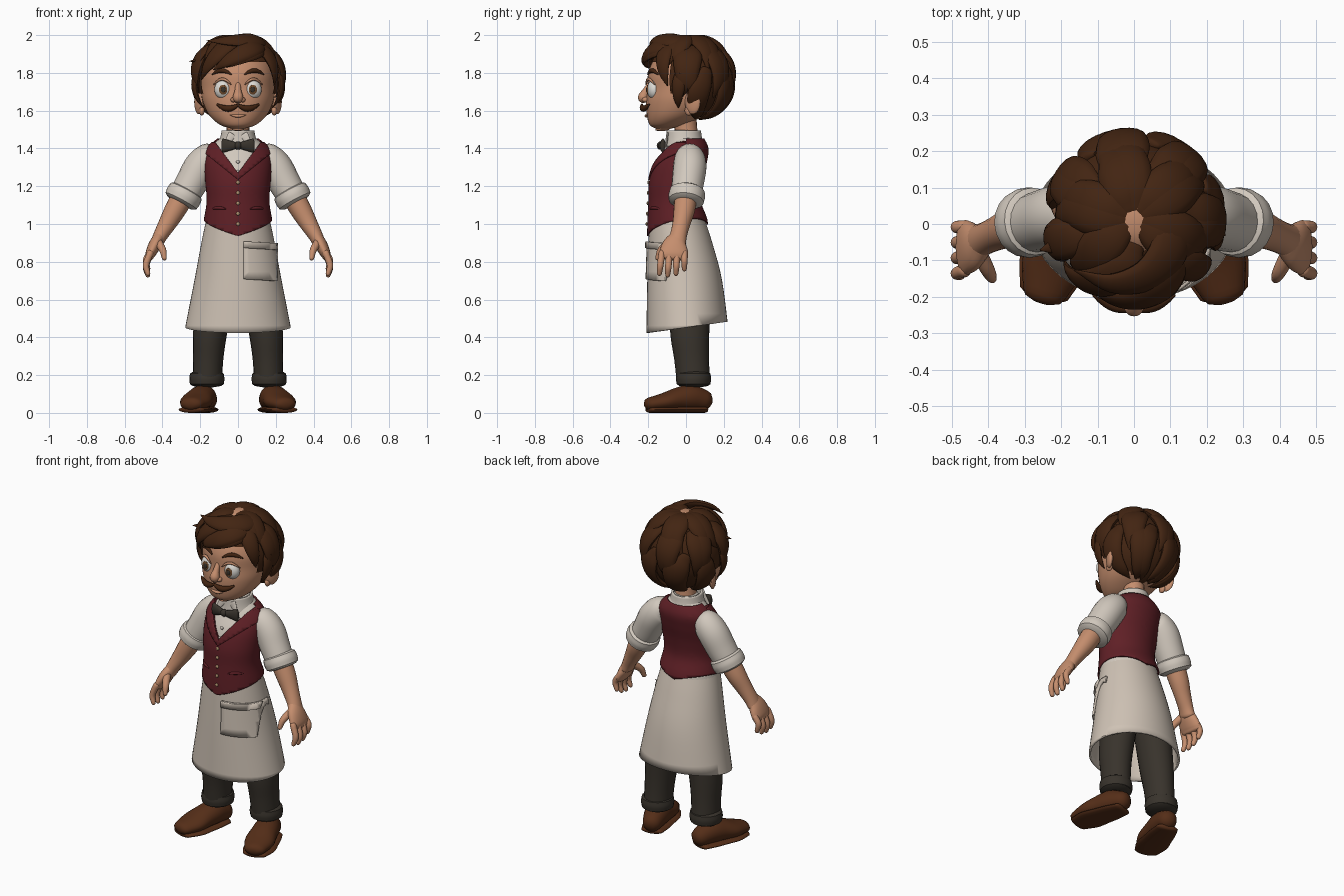
import bpy, bmesh, math, random
from mathutils import Vector, Matrix

random.seed(4)
cube = bpy.data.objects.get("Cube")
if cube:
    bpy.data.objects.remove(cube)
X, Y, Z = Vector((1, 0, 0)), Vector((0, 1, 0)), Vector((0, 0, 1))
SIDES = ((1, "left"), (-1, "right"))


def material(name, *rgb):
    m = bpy.data.materials.new(name)
    m.use_nodes = True
    m.diffuse_color = (*rgb, 1)
    m.node_tree.nodes["Principled BSDF"].inputs["Base Color"].default_value = (*rgb, 1)
    return m


skin = material("skin", .56, .27, .155)
hair = material("dark_brown_hair", .055, .018, .006)
shirt = material("shirt_white", .64, .58, .51)
linen = material("apron_linen", .62, .54, .46)
wine = material("wine_red", .115, .014, .019)
charcoal = material("charcoal", .04, .033, .025)
leather = material("brown_leather", .09, .027, .009)
eye_white = material("eye_white", .72, .7, .66)
iris_brown = material("iris_brown", .16, .07, .025)
brass = material("brass", .42, .27, .15)


def finish(name, bm, mat, thick=0):
    bmesh.ops.recalc_face_normals(bm, faces=bm.faces)
    me = bpy.data.meshes.new(name)
    bm.to_mesh(me)
    bm.free()
    me.materials.append(mat)
    me.shade_smooth()
    me.set_sharp_from_angle(angle=math.radians(45))
    ob = bpy.data.objects.new(name, me)
    bpy.context.collection.objects.link(ob)
    if thick:
        mod = ob.modifiers.new("thickness", 'SOLIDIFY')
        mod.thickness, mod.offset = thick, 0


def spline(stations, n=5):
    """Catmull-Rom through stations (x, y, z, radius, optional second radius)."""
    p = [Vector((*q[:4], q[-1])) for q in stations]
    p = [p[0] * 2 - p[1]] + p + [p[-1] * 2 - p[-2]]
    out = []
    for a, b, c, d in zip(p, p[1:], p[2:], p[3:]):
        for i in range(n):
            t = i / n
            out.append((b * 2 + (c - a) * t + (a * 2 - b * 5 + c * 4 - d) * t * t
                        + (b * 3 - a - c * 3 + d) * t ** 3) / 2)
    return out + [p[-2]]


def rounded(stations, dome):
    """Add domed rings beyond both ends."""
    out = list(stations)
    for end, inner, put in ((out[0], out[1], lambda q: out.insert(0, q)), (out[-1], out[-2], out.append)):
        away = (Vector(end[:3]) - Vector(inner[:3])).normalized()
        for g in (.6, 1.2):
            p = Vector(end[:3]) + away * dome * min(end[3], end[4]) * math.sin(g)
            put(Vector((*p, end[3] * math.cos(g), end[4] * math.cos(g))))
    return out


def rings(stations, seg, ref, upright, closed):
    bm, rows = bmesh.new(), []
    pos = [Vector(q[:3]) for q in stations]
    for i, q in enumerate(stations):
        t = Z if upright else (pos[min(i + 1, len(pos) - 1)] - pos[max(i - 1, 0)]).normalized()
        a = t.cross(ref(pos[i])).normalized()
        b = a.cross(t)
        turn = [math.tau * k / seg for k in range(seg)]
        rows.append([bm.verts.new(pos[i] + a * q[3] * math.cos(g) + b * q[4] * math.sin(g)) for g in turn])
    for r, s in zip(rows, rows[1:]):
        for k in range(seg):
            n = (k + 1) % seg
            bm.faces.new((r[k], r[n], s[n], s[k]))
    if closed:
        bm.faces.new(rows[0])
        bm.faces.new(rows[-1])
    return bm


def sweep(name, stations, mat, seg=20, ref=lambda p: Y, upright=False, dome=.6):
    finish(name, rings(rounded(spline(stations), dome), seg, ref, upright, True), mat)


def column(*levels):
    """Upright loft on the centre line from (y, z, half width, half depth)."""
    return [(0, *q) for q in levels]


def shell(name, loft, mat, off, planes, keep, thick=.008):
    """Cloth panel: offset loft, cut along planes, kept by a rule."""
    grown = [(x, y, z, a + off, b + off) for x, y, z, a, b in loft]
    bm = rings(spline(grown), 48, lambda p: Y, True, False)
    for co, no in planes:
        bmesh.ops.bisect_plane(bm, geom=bm.verts[:] + bm.edges[:] + bm.faces[:], plane_co=co, plane_no=no)
    drop = [f for f in bm.faces if not keep(f.calc_center_median())]
    bmesh.ops.delete(bm, geom=drop, context='FACES')
    finish(name, bm, mat, thick)


def vee(height, slope, lean=0):
    """Two mirrored cutting planes and the height rule they describe."""
    planes = [((0, 0, height), (s * slope, lean, -1)) for s in (1, -1)]
    return planes, lambda c: height + slope * abs(c.x) + lean * c.y


def ball(name, loc, size, mat, turn=0):
    bm = bmesh.new()
    place = Matrix.Translation(loc) @ Matrix.Rotation(turn, 4, 'Z') @ Matrix.Diagonal((*size, 1))
    bmesh.ops.create_uvsphere(bm, u_segments=20, v_segments=14, radius=1, matrix=place)
    finish(name, bm, mat)


def front(loft, x, z):
    """Depth of the front surface of an upright loft."""
    q = min(spline(loft, 12), key=lambda v: abs(v[2] - z))
    return q[1] - q[4] * math.sqrt(max(0, 1 - (x / q[3]) ** 2))


def arc(name, loft, mat, s, x0, x1, z, rise, r, lift):
    """Bowed strip with thin ends lying on the front of a loft."""
    pts = []
    for i in range(6):
        t = i / 5
        x, bow = x0 + (x1 - x0) * t, math.sin(math.pi * t)
        h = z + rise * bow
        pts.append((s * x, front(loft, x, h) - lift, h, r * (.3 + .7 * bow)))
    sweep(name, pts, mat, 12)


# Torso, vest and collar
torso = column((-.045, .93, .178, .15), (-.045, 1.02, .17, .148), (-.06, 1.12, .155, .128), (-.055, 1.22, .162, .13),
               (-.03, 1.32, .168, .128), (0, 1.4, .152, .108), (0, 1.47, .075, .075))
sweep("shirt_body", torso, shirt, 40, upright=True)
neck_cut, neckline = vee(1.27, 1.35)
hem_cut, hem = vee(.977, .3, .2)
lapel_cut, lapel_edge = vee(1.235, .8)
middle = [((0, 0, 0), Y)]
shell("vest", torso, wine, .007, neck_cut + hem_cut + middle + [(Z * 1.45, Z)],
      lambda c: hem(c) < c.z < 1.45 and not (c.y < 0 and c.z > neckline(c)))
shell("vest_lapels", torso, wine, .014, neck_cut + lapel_cut + middle + [(Z * 1.43, Z)],
      lambda c: c.y < 0 and lapel_edge(c) < c.z < min(1.43, neckline(c)))
for i in range(7):
    z = 1 + .055 * i
    on_vest = i < 5
    ball(f"{'vest' if on_vest else 'shirt'}_button_{i + 1}", (0, front(torso, 0, z) - (.014 if on_vest else .002), z),
         (.01, .006, .01), brass if on_vest else shirt)
sweep("neck", column((.01, 1.4, .07, .065), (0, 1.5, .06, .06), (-.01, 1.58, .062, .065)), skin, upright=True)
collar = column((-.005, 1.41, .105, .1), (-.01, 1.45, .09, .09), (-.012, 1.495, .08, .085))
shell("shirt_collar", collar, shirt, 0, [], lambda c: True, .012)

# Bow tie
ball("bow_knot", (0, -.135, 1.415), (.02, .02, .022), charcoal)
for s, side in SIDES:
    wing = [(s * x, -.135 + x / 6, 1.415, .014 + x * .3, .014) for x in (.005, .04, .08)]
    sweep(f"{side}_bow_wing", wing, charcoal)
    tip = [(s * (.03 + t * .05), -.098 - t * .012, 1.475 - t * .08, .024 - t * .018, .006) for t in (0, .5, 1)]
    sweep(f"{side}_collar_point", tip, shirt)
    arc(f"{side}_vest_pocket", torso, wine, s, .065, .14, 1.08, .005, .009, .012)

# Apron with patch pocket
apron = column((.01, .4, .284, .214), (-.007, .7, .225, .192), (-.03, .9, .188, .163), (-.05, 1.04, .158, .138))
shell("apron", apron, linen, 0, [((0, 0, .452), (0, -.14, 1))], lambda c: c.z > .452 + .14 * c.y, .012)


def patch(name, low, high, off):
    cuts = [(X * .03, X), (X * .205, X), (Z * low, X * .06 + Z), (Z * high, X * .06 + Z)] + middle
    shell(name, apron, linen, off, cuts,
          lambda c: c.y < 0 and .03 < c.x < .205 and low < c.z + .06 * c.x < high, .012)


patch("apron_pocket", .71, .91, .011)
patch("apron_pocket_flap", .875, .91, .019)


# Limbs
def limb(part, s, stations, mat, **options):
    side = "left" if s > 0 else "right"
    sweep(f"{side}_{part}", [(s * q[0], *q[1:]) for q in stations], mat, **options)


def rolled_cuff(part, s, centre, along, r, mat):
    c, d = Vector(centre), Vector(along)
    limb(part, s, [(*(c + d * k), r * (1 - abs(k) * .04)) for k in (-1, 0, 1)], mat, dome=.2)


def foot(part, s, base, height, spread):
    """Loft from heel to toe along a direction turned outwards."""
    pts = []
    for d, w, h in ((.03, .055, .055), (.1, .07, .068), (.17, .077, .062), (.25, .084, .047), (.33, .06, .035)):
        h = height or h
        pts.append((.155 + .28 * d, .125 - .96 * d, base + h, w + spread, h))
    limb(part, s, pts, leather, ref=lambda p: Z, dome=.8)


for s, side in SIDES:
    limb("sleeve", s, [(.12, .02, 1.37, .06), (.155, .02, 1.35, .08), (.2, .02, 1.3, .088),
                       (.245, .01, 1.22, .085), (.285, 0, 1.15, .08)], shirt, dome=.3)
    rolled_cuff("sleeve_cuff", s, (.288, .004, 1.148), (.014, -.003, -.026), .097, shirt)
    limb("forearm", s, [(.29, 0, 1.15, .06), (.335, -.01, 1.07, .056), (.375, -.025, 1, .047),
                        (.41, -.04, .94, .038, .045), (.43, -.05, .9, .034, .05)], skin)
    limb("palm", s, [(.415, -.045, .935, .03, .04), (.44, -.06, .89, .033, .065),
                     (.462, -.065, .845, .028, .076), (.47, -.067, .82, .02, .07)], skin)
    for i, finger in enumerate(("index", "middle", "ring", "little")):
        y = .04 * i - .128
        tip = .73 + .008 * (i - 1) ** 2
        limb(f"{finger}_finger", s, [(.465, y, .845, .018), (.487, y * 1.06, tip + .045, .017),
                                     (.477, y * 1.1, tip, .013)], skin, dome=1)
    limb("thumb", s, [(.432, -.07, .915, .024), (.4, -.13, .865, .019), (.39, -.15, .82, .013)], skin, dome=1)
    limb("trouser_leg", s, [(.12, .02, .62, .1, .11), (.148, .02, .42, .09, .103), (.158, .03, .28, .08, .092),
                            (.163, .04, .15, .078, .088)], charcoal, upright=True, dome=.1)
    rolled_cuff("trouser_cuff", s, (.165, .04, .18), (0, 0, .028), .093, charcoal)
    foot("shoe", s, .012, 0, 0)
    foot("shoe_sole", s, 0, .017, .008)

# Head and face
head = column((-.12, 1.505, .035, .04), (-.1, 1.525, .095, .092), (-.055, 1.575, .152, .152), (-.015, 1.65, .188, .197),
              (0, 1.72, .196, .203), (0, 1.8, .194, .2), (.005, 1.88, .168, .17), (.01, 1.94, .1, .1))
sweep("head", head, skin, 40, upright=True)
sweep("nose", [(0, -.19, 1.745, .013), (0, -.212, 1.705, .018), (0, -.226, 1.672, .028), (0, -.22, 1.655, .022)], skin)
arc("lower_lip", head, skin, 1, -.04, .04, 1.578, -.006, .009, .004)
for s, side in SIDES:
    ball(f"{side}_nostril", (s * .024, -.215, 1.658), (.015, .018, .014), skin)
    ball(f"{side}_ear", (s * .207, .035, 1.645), (.017, .045, .064), skin, s * -.45)
    ball(f"{side}_ear_lobe", (s * .192, .015, 1.6), (.015, .022, .026), skin)
    ball(f"{side}_eye", (s * .081, -.172, 1.712), (.045, .034, .05), eye_white, s * .25)
    ball(f"{side}_iris", (s * .079, -.203, 1.711), (.022, .005, .026), iris_brown, s * .1)
    ball(f"{side}_pupil", (s * .078, -.207, 1.711), (.012, .004, .015), charcoal, s * .1)
    arc(f"{side}_upper_eyelid", head, skin, s, .035, .13, 1.737, .03, .008, .013)
    arc(f"{side}_eyebrow", head, hair, s, .035, .137, 1.792, .02, .012, .004)
    arc(f"{side}_moustache", head, hair, s, -.005, .11, 1.633, -.022, .017, .022)

# Hair: cap plus chunky tapered locks
centre = Vector((0, .012, 1.762))


def lock(name, start, end, width, lift, tip=0, bend=0):
    """Tapered lock over the skull between (azimuth, elevation) angles, azimuth 180 in front."""
    pts = []
    for i in range(6):
        t = i / 5
        bow = math.sin(math.pi * t)
        az, el = (math.radians(a + (b - a) * t) for a, b in zip(start, end))
        az += bend * bow
        r = .222 * (1 + lift * bow + tip * t * t)
        spot = centre + r * Vector((math.sin(az) * math.cos(el), math.cos(az) * math.cos(el), math.sin(el)))
        w = width * min(1, .45 + 2 * t) * (1 - t ** 3) + .002
        pts.append((*spot, w, w * .45))
    sweep(name, pts, hair, 14, ref=lambda p: p - centre)


bm = bmesh.new()
bmesh.ops.create_uvsphere(bm, u_segments=40, v_segments=28, radius=.218, matrix=Matrix.Translation(centre))
bare = [f for f in bm.faces for c in [f.calc_center_median()]
        if not (c.z > 1.865 or c.y > .07 or (c.y > -.08 and c.z > 1.7))]
bmesh.ops.delete(bm, geom=bare, context='FACES')
finish("hair_cap", bm, hair)

for name, count, spread, high, low in (("nape", 6, 62, 15, -68), ("back", 9, 100, 50, -22), ("crown", 9, 125, 84, 12)):
    for i in range(count):
        az = spread * (2 * i / (count - 1) - 1)
        lock(f"{name}_lock_{i + 1}", (az, high), (az, low + random.uniform(-5, 5)), .062, .05,
             bend=.25 if i % 2 else -.1)

lock("fringe_main", (121, 57), (218, 14), .058, .16)
lock("fringe_front", (125, 48), (203, 17), .045, .14)
lock("fringe_side", (180, 72), (241, 0), .058, .1)
lock("left_temple_sweep", (135, 62), (120, -8), .048, .1)
lock("right_temple_bulk", (252, 58), (256, -14), .055, .1)
lock("top_wave", (80, 66), (230, 44), .062, .06, tip=.35)
lock("left_flick", (80, 25), (100, 8), .03, 0, tip=.16)
lock("right_flick", (250, 34), (252, 20), .028, 0, tip=.3)
for s, side in SIDES:
    lock(f"{side}_sideburn", (s * 100, 15), (s * 106, -38), .036, .06, tip=.08)
